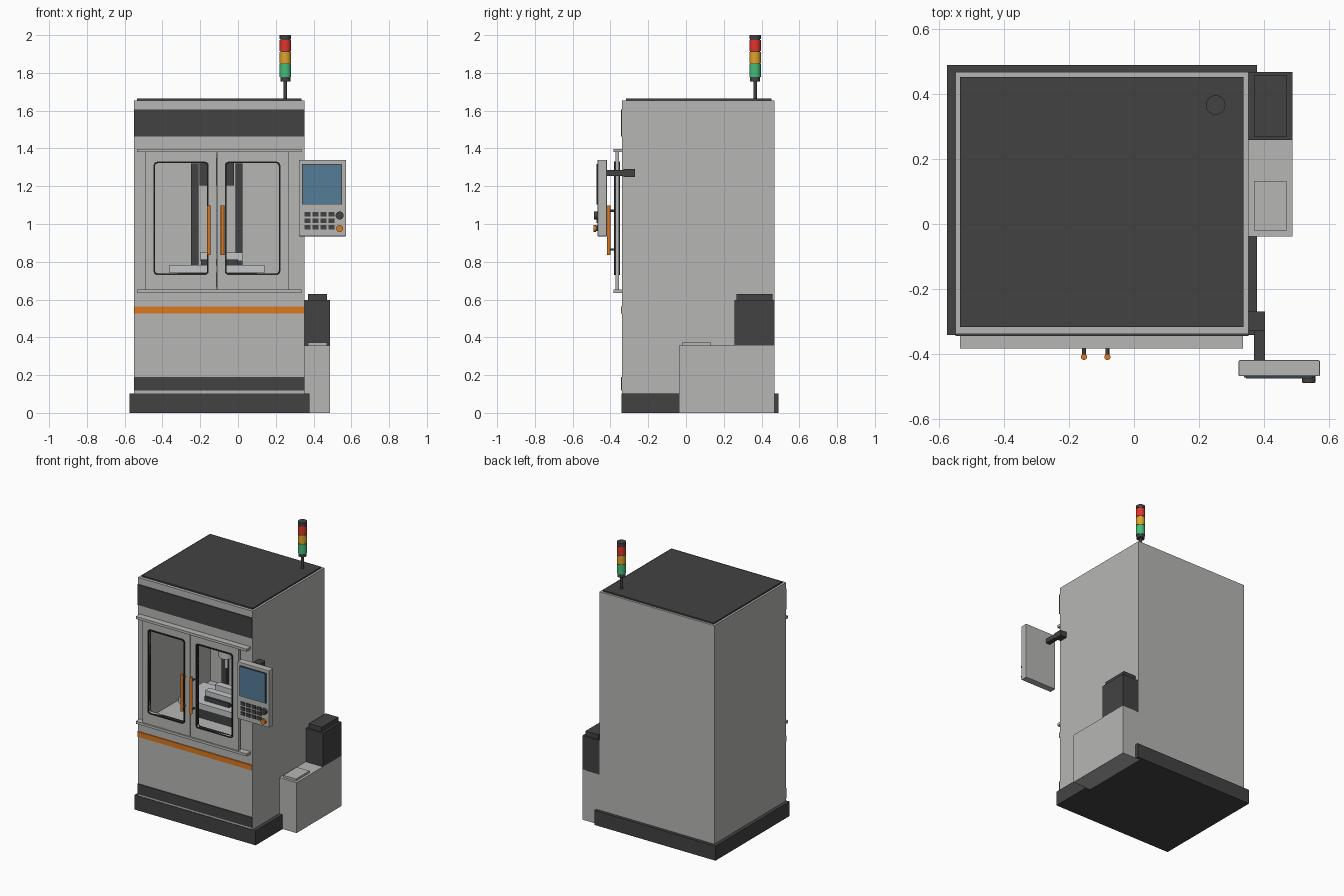
import bpy, bmesh, math
from mathutils import Matrix

if "Cube" in bpy.data.objects:
    bpy.data.objects.remove(bpy.data.objects["Cube"])


def material(name, rgb):
    m = bpy.data.materials.new(name)
    m.diffuse_color = (*rgb, 1)
    m.use_nodes = True
    m.node_tree.nodes["Principled BSDF"].inputs["Base Color"].default_value = m.diffuse_color
    return m


LIGHT = material("light_grey", (0.47, 0.47, 0.46))
DARK = material("charcoal", (0.055, 0.055, 0.055))
BLACK = material("rubber_black", (0.02, 0.02, 0.022))
METAL = material("bare_metal", (0.55, 0.56, 0.57))
ORANGE = material("orange", (0.72, 0.19, 0.015))
BLUE = material("screen_blue", (0.09, 0.20, 0.31))
RED = material("red_lamp", (0.75, 0.035, 0.025))
AMBER = material("amber_lamp", (0.72, 0.38, 0.025))
GREEN = material("green_lamp", (0.06, 0.52, 0.19))


def finish(name, bm, mat):
    bmesh.ops.recalc_face_normals(bm, faces=bm.faces[:])
    me = bpy.data.meshes.new(name)
    bm.to_mesh(me)
    bm.free()
    me.materials.append(mat)
    ob = bpy.data.objects.new(name, me)
    bpy.context.collection.objects.link(ob)
    return ob


def box(name, x, y, z, mat, bevel=0):
    """Box from (min, max) ranges."""
    bm = bmesh.new()
    bmesh.ops.create_cube(bm, size=1)
    for v in bm.verts:
        v.co = [r[0] + (r[1] - r[0]) * (c + 0.5) for r, c in zip((x, y, z), v.co)]
    ob = finish(name, bm, mat)
    if bevel:
        b = ob.modifiers.new("bevel", 'BEVEL')
        b.width, b.segments = bevel, 2
    return ob


def cyl(name, c, r, length, mat, axis='Z', sides=32):
    """Cylinder centred on c, smooth sides with sharp rims."""
    bm = bmesh.new()
    bmesh.ops.create_cone(bm, cap_ends=True, segments=sides, radius1=r, radius2=r, depth=length)
    if axis == 'Y':
        bmesh.ops.rotate(bm, verts=bm.verts, matrix=Matrix.Rotation(math.pi / 2, 3, 'X'))
    bmesh.ops.translate(bm, verts=bm.verts, vec=c)
    for f in bm.faces:
        f.smooth = len(f.verts) == 4
    for e in bm.edges:
        e.smooth = all(len(f.verts) == 4 for f in e.link_faces)
    return finish(name, bm, mat)


def loop(bm, rect, r, y, n=4):
    """Rounded rectangle loop of vertices in the xz plane."""
    x0, x1, z0, z1 = rect
    out = []
    for k, (cx, cz) in enumerate(((x1 - r, z1 - r), (x0 + r, z1 - r), (x0 + r, z0 + r), (x1 - r, z0 + r))):
        for i in range(n + 1):
            a = math.pi / 2 * (k + i / n)
            out.append(bm.verts.new((cx + r * math.cos(a), y, cz + r * math.sin(a))))
    return out


def frame(name, outer, hole, ro, ri, y0, y1, mat, pocket=None):
    """Plate with a rounded opening, or a block with a pocket of given depth."""
    bm = bmesh.new()
    a, b = loop(bm, outer, ro, y0), loop(bm, outer, ro, y1)
    c = loop(bm, hole, ri, y0)
    d = loop(bm, hole, ri, y1 if pocket is None else pocket)
    pairs = [(a, b), (a, c), (c, d)]
    if pocket is None:
        pairs.append((b, d))
    else:
        bm.faces.new(b)
        bm.faces.new(d)
    for p, q in pairs:
        for i in range(len(p)):
            j = (i + 1) % len(p)
            bm.faces.new((p[i], p[j], q[j], q[i]))
    bmesh.ops.remove_doubles(bm, verts=bm.verts[:], dist=1e-5)
    return finish(name, bm, mat)


# Plinth, cabinet with work chamber, roof
box("plinth", (-0.575, 0.378), (-0.342, 0.49), (0, 0.103), DARK)
frame("cabinet", (-0.55, 0.352, 0.10, 1.655), (-0.475, 0.255, 0.67, 1.36), 0, 0,
      -0.338, 0.468, LIGHT, pocket=0.37)
box("roof_plate", (-0.535, 0.337), (-0.317, 0.453), (1.65, 1.665), DARK)

# Front bands
for nm, z, m in (("upper_band", (1.462, 1.607), DARK), ("lower_band", (0.118, 0.19), DARK),
                 ("accent_stripe", (0.525, 0.562), ORANGE)):
    box(nm, (-0.55, 0.352), (-0.345, -0.337), z, m)

# Door rails
for nm, z in (("upper_rail", (1.38, 1.398)), ("lower_rail", (0.636, 0.654))):
    box(nm, (-0.535, 0.336), (-0.383, -0.337), z, LIGHT)

# Two sliding doors with gasket and handle
for side, x0, x1, w0, w1, hx in (("left", -0.49, -0.114, -0.445, -0.157, -0.154),
                                 ("right", -0.112, 0.267, -0.068, 0.222, -0.082)):
    win = (w0 + 0.006, w1 - 0.006, 0.738, 1.322)
    rim = (w0 - 0.002, w1 + 0.002, 0.730, 1.330)
    frame(side + "_door", (x0, x1, 0.65, 1.385), win, 0, 0.015, -0.374, -0.354, LIGHT)
    frame(side + "_gasket", rim, win, 0.02, 0.015, -0.380, -0.350, BLACK)
    cyl(side + "_handle", (hx, -0.409, 0.968), 0.0095, 0.262, ORANGE, sides=20)
    for k, z in enumerate((0.865, 1.07)):
        cyl(f"{side}_handle_post_{k}", (hx, -0.39, z), 0.006, 0.036, DARK, 'Y', 12)

# Work chamber: column, guide rails, spindle head
box("column", (-0.21, -0.013), (0.20, 0.38), (0.67, 1.36), LIGHT)
for nm, x in (("left_guide", (-0.25, -0.21)), ("right_guide", (-0.013, 0.024))):
    box(nm, x, (0.17, 0.38), (0.67, 1.32), DARK)
box("spindle_head", (-0.205, -0.02), (-0.05, 0.20), (1.205, 1.35), DARK)
cyl("spindle_nose", (-0.112, 0.03, 1.14), 0.05, 0.14, METAL)
cyl("cutter_bit", (-0.112, 0.03, 1.04), 0.012, 0.10, METAL, sides=16)

# Work table and vise
box("saddle", (-0.32, 0.10), (-0.13, 0.16), (0.665, 0.742), DARK)
box("work_table", (-0.362, 0.14), (-0.15, 0.13), (0.74, 0.783), METAL)
box("vise_bed", (-0.195, 0.0), (-0.10, 0.10), (0.78, 0.812), DARK)
for k, y in enumerate((-0.06, 0.05)):
    box(f"vise_jaw_{k}", (-0.2, 0.025), (y - 0.025, y + 0.025), (0.805, 0.848), METAL)

# Control panel on its arm
box("arm_mount", (0.345, 0.403), (-0.33, -0.27), (1.25, 1.29), DARK)
box("panel_arm", (0.37, 0.403), (-0.425, -0.272), (1.255, 1.285), DARK)
box("control_panel", (0.322, 0.572), (-0.468, -0.419), (0.935, 1.34), LIGHT, 0.003)
box("screen_bezel", (0.339, 0.551), (-0.473, -0.466), (1.102, 1.318), DARK)
box("screen", (0.344, 0.546), (-0.475, -0.468), (1.107, 1.313), BLUE)
for row in range(3):
    for col in range(4):
        x, z = 0.367 + 0.043 * col, 1.052 - 0.035 * row
        box(f"key_{row}_{col}", (x - 0.016, x + 0.016), (-0.475, -0.466), (z - 0.012, z + 0.012), DARK)
cyl("dial", (0.538, -0.475, 1.045), 0.021, 0.024, DARK, 'Y')
cyl("stop_button_stem", (0.538, -0.472, 0.976), 0.012, 0.016, DARK, 'Y', 20)
cyl("stop_button", (0.538, -0.483, 0.976), 0.018, 0.014, ORANGE, 'Y')

# Coolant tank and pump on the right side
box("coolant_tank", (0.345, 0.487), (-0.038, 0.468), (0, 0.358), LIGHT)
box("tank_lid", (0.37, 0.47), (-0.02, 0.132), (0.355, 0.373), LIGHT)
box("pump_housing", (0.352, 0.487), (0.258, 0.468), (0.355, 0.597), DARK)
box("pump_cap", (0.37, 0.47), (0.268, 0.458), (0.59, 0.63), DARK)

# Signal tower
tx, ty = 0.251, 0.366
for nm, z0, z1, r, m in (("tower_pole", 1.66, 1.76, 0.009, DARK),
                         ("tower_base", 1.755, 1.78, 0.027, DARK),
                         ("tower_core", 1.77, 1.985, 0.027, DARK),
                         ("green_lamp", 1.778, 1.846, 0.03, GREEN),
                         ("amber_lamp", 1.851, 1.910, 0.03, AMBER),
                         ("red_lamp", 1.915, 1.974, 0.03, RED),
                         ("tower_cap", 1.979, 2.0, 0.03, DARK)):
    cyl(nm, (tx, ty, (z0 + z1) / 2), r, z1 - z0, m)
